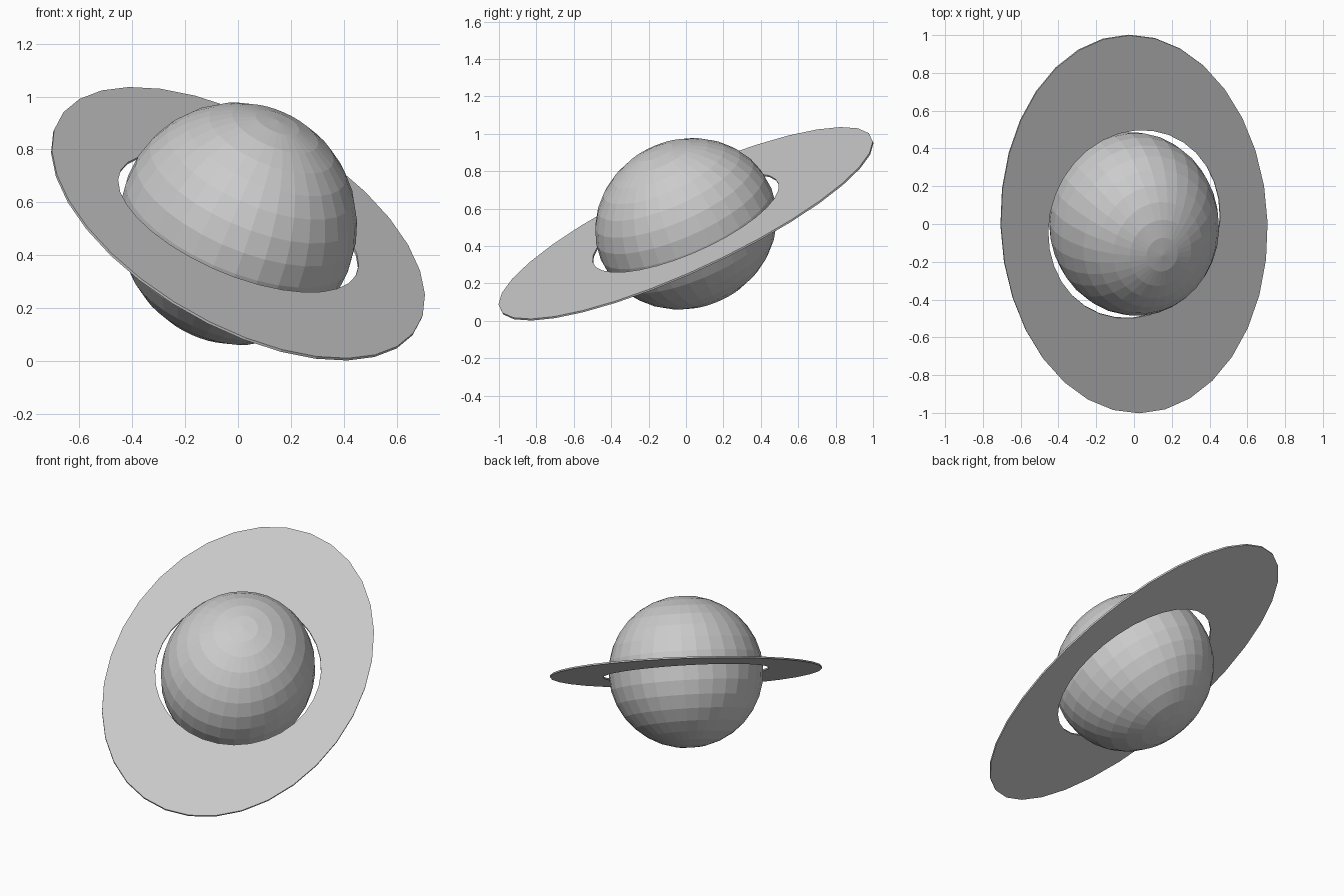
import bpy, bmesh, math
from mathutils import Vector, Matrix

if "Cube" in bpy.data.objects:
    bpy.data.objects.remove(bpy.data.objects["Cube"])

# Tilted local frame: long axis, short axis, pole
pole = Vector((0.39, -0.425, 1)).normalized()
long_axis = Vector((-0.167, 1, 0.49))
long_axis = (long_axis - pole * long_axis.dot(pole)).normalized()
short_axis = long_axis.cross(pole)
FRAME = Matrix.Translation((0, 0, 0.519)) @ Matrix(
    (short_axis, long_axis, pole)).transposed().to_4x4()
SIDES = 32


def add_object(name, bm):
    bmesh.ops.recalc_face_normals(bm, faces=bm.faces)
    mesh = bpy.data.meshes.new(name)
    bm.to_mesh(mesh)
    bm.free()
    obj = bpy.data.objects.new(name, mesh)
    obj.matrix_world = FRAME
    bpy.context.collection.objects.link(obj)
    return obj


# Planet: slightly stretched faceted ball
bm = bmesh.new()
bmesh.ops.create_uvsphere(bm, u_segments=SIDES, v_segments=16, radius=1)
bmesh.ops.scale(bm, vec=(0.45, 0.496, 0.45), verts=bm.verts)
add_object("planet", bm)


# Ring: thin flat elliptical band around the planet
def loop(bm, a, b, z):
    return [bm.verts.new((a * math.cos(t), b * math.sin(t), z))
            for t in (2 * math.pi * i / SIDES for i in range(SIDES))]


bm = bmesh.new()
half = 0.005
loops = [loop(bm, a, b, z) for a, b, z in (
    (0.739, 1.103, -half), (0.739, 1.103, half),
    (0.482, 0.541, half), (0.482, 0.541, -half))]
for k in range(4):
    p, q = loops[k], loops[(k + 1) % 4]
    for i in range(SIDES):
        j = (i + 1) % SIDES
        bm.faces.new((p[i], p[j], q[j], q[i]))
add_object("planet_ring", bm)
